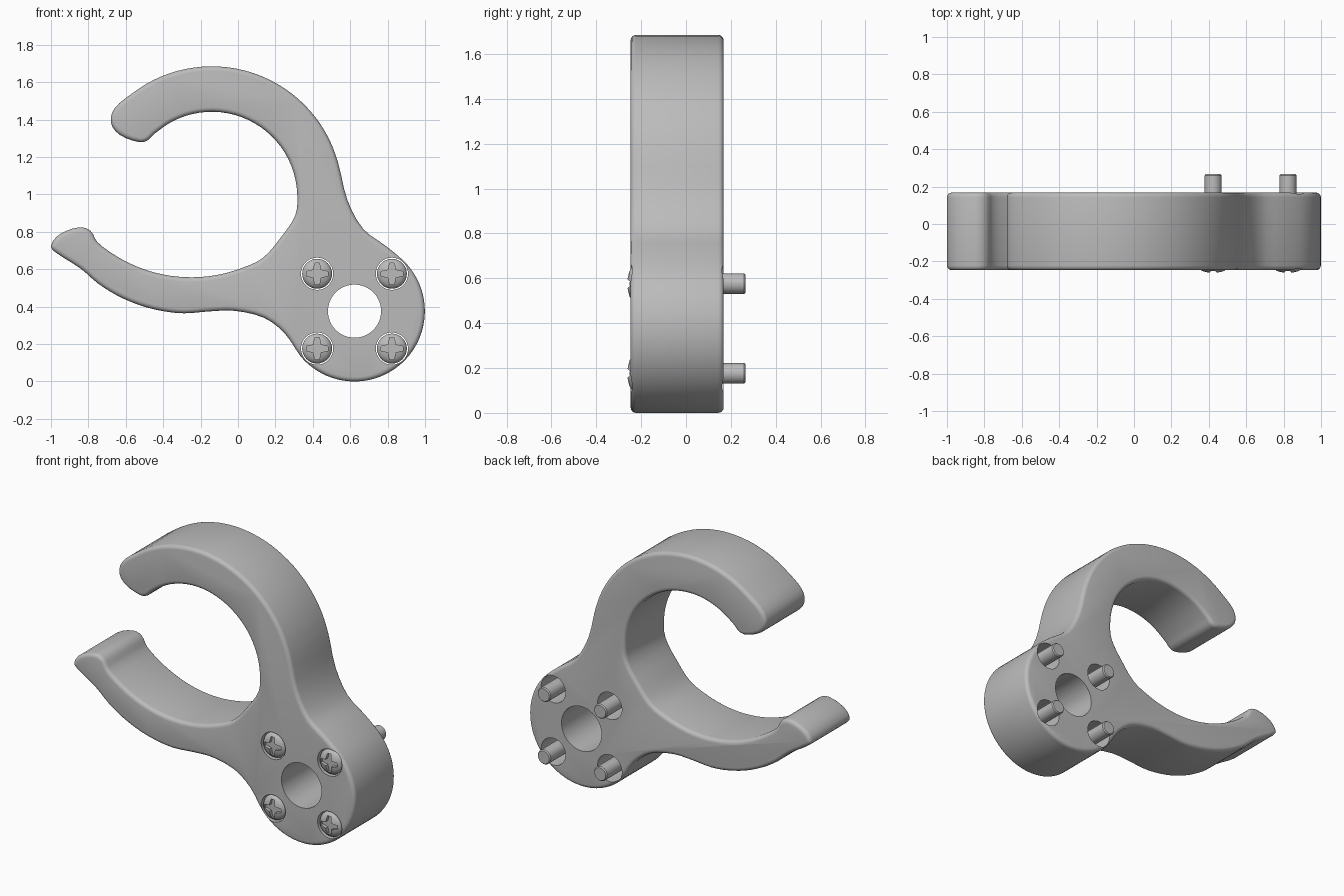
import bpy, bmesh, math
from mathutils import Vector, Matrix
from mathutils.geometry import interpolate_bezier

if "Cube" in bpy.data.objects:
    bpy.data.objects.remove(bpy.data.objects["Cube"])

grey = bpy.data.materials.new("plain grey")
grey.use_nodes = True
grey.diffuse_color = (0.5, 0.5, 0.5, 1)
grey.node_tree.nodes["Principled BSDF"].inputs["Base Color"].default_value = (0.5, 0.5, 0.5, 1)

FRONT, BACK = -0.247, 0.168
BOSS = (0.623, 0.376)


def new_object(name, bm):
    bmesh.ops.recalc_face_normals(bm, faces=bm.faces)
    mesh = bpy.data.meshes.new(name)
    bm.to_mesh(mesh)
    bm.free()
    mesh.materials.append(grey)
    obj = bpy.data.objects.new(name, mesh)
    bpy.context.collection.objects.link(obj)
    return obj


def arc(centre, r, start, end, n):
    angles = [math.radians(start + (end - start) * i / n) for i in range(n + 1)]
    return [(centre[0] + r * math.cos(a), centre[1] + r * math.sin(a)) for a in angles]


def smooth_loop(points, steps):
    """Closed smooth curve through the points."""
    pts = [Vector(p) for p in points]
    n = len(pts)
    tangent = [(pts[(i + 1) % n] - pts[i - 1]).normalized() for i in range(n)]
    out = []
    for i in range(n):
        a, b = pts[i], pts[(i + 1) % n]
        reach = (b - a).length / 3
        out += interpolate_bezier(a, a + tangent[i] * reach,
                                  b - tangent[(i + 1) % n] * reach, b, steps + 1)[:-1]
    return out


def slab(name, outline, y0, y1):
    bm = bmesh.new()
    face = bm.faces.new([bm.verts.new((p[0], y0, p[1])) for p in outline])
    made = bmesh.ops.extrude_face_region(bm, geom=[face])["geom"]
    bmesh.ops.translate(bm, vec=(0, y1 - y0, 0),
                        verts=[v for v in made if isinstance(v, bmesh.types.BMVert)])
    return new_object(name, bm)


def cut(obj, cutter):
    mod = obj.modifiers.new("cut", "BOOLEAN")
    mod.operation, mod.solver, mod.object = "DIFFERENCE", "EXACT", cutter
    cutter.hide_render = True


def finish(obj, cutter):
    """Apply the modifiers, drop the cutter and shade smooth."""
    graph = bpy.context.evaluated_depsgraph_get()
    obj.data = bpy.data.meshes.new_from_object(obj.evaluated_get(graph))
    obj.modifiers.clear()
    bpy.data.objects.remove(cutter)
    bpy.ops.object.select_all(action="DESELECT")
    obj.select_set(True)
    bpy.context.view_layer.objects.active = obj
    bpy.ops.object.shade_smooth_by_angle(angle=math.radians(35))


# Open hook: outer arm, neck, boss, lower arm, then back along the opening
ring = (-0.14, 0.985)
outline = arc(ring, 0.70, 128, 15, 10)
outline += [(0.585, 0.97), (0.67, 0.815), (0.79, 0.725)]
outline += arc(BOSS, 0.376, 45, -140, 14)
outline += [(0.25, 0.257), (0.14, 0.34), (-0.02, 0.378), (-0.15, 0.375)]
outline += arc((-0.26, 1.19), 0.826, 268, 225, 5)
outline += [(-0.975, 0.69), (-1.0, 0.725), (-0.955, 0.786), (-0.85, 0.824), (-0.79, 0.807)]
outline += arc((-0.25, 1.32), 0.763, 229, 300, 8)
outline += [(0.225, 0.765)]
outline += arc(ring, 0.457, -12, 132, 10)
outline += [(-0.485, 1.288), (-0.53, 1.28), (-0.634, 1.32), (-0.68, 1.385), (-0.66, 1.46)]
body = slab("hook_body", smooth_loop(outline, 3), FRONT, BACK)

# Rounded rims
bevel = body.modifiers.new("rim", "BEVEL")
bevel.width, bevel.segments = 0.036, 4
bevel.limit_method, bevel.angle_limit = "ANGLE", math.radians(60)

# Centre bore and four screw holes
spots = [(BOSS[0] + sx * 0.2, BOSS[1] + sz * 0.2) for sx in (-1, 1) for sz in (-1, 1)]
bm = bmesh.new()
for (x, z), r in [(BOSS, 0.142)] + [(s, 0.086) for s in spots]:
    place = Matrix.Translation((x, 0, z)) @ Matrix.Rotation(math.pi / 2, 4, "X")
    bmesh.ops.create_cone(bm, cap_ends=True, segments=48, radius1=r, radius2=r,
                          depth=1, matrix=place)
holes = new_object("hole_cutter", bm)
cut(body, holes)
finish(body, holes)

# Screw: domed head and shaft turned about the y axis
profile = [(0, -0.262), (0.03, -0.26), (0.055, -0.253), (0.072, -0.243), (0.08, -0.23),
           (0.08, -0.17), (0.046, -0.17), (0.046, 0.259), (0.04, 0.266), (0, 0.266)]
bm = bmesh.new()
verts = [bm.verts.new((r, y, 0)) for r, y in profile]
edges = [bm.edges.new(pair) for pair in zip(verts, verts[1:])]
bmesh.ops.spin(bm, geom=verts + edges, cent=(0, 0, 0), axis=(0, 1, 0),
               angle=math.tau, steps=32)
bmesh.ops.remove_doubles(bm, verts=bm.verts, dist=0.0005)
screw = new_object("screw_1", bm)

# Cross slot with tapered arms
cross = []
for k in range(4):
    turn = Matrix.Rotation(-k * math.pi / 2, 2)
    cross += [turn @ Vector(p) for p in ((-0.012, 0.058), (0.012, 0.058), (0.02, 0.02))]
slot = slab("slot_cutter", cross, -0.3, -0.236)
cut(screw, slot)
finish(screw, slot)

for i, (x, z) in enumerate(spots):
    part = screw
    if i:
        part = bpy.data.objects.new(f"screw_{i + 1}", screw.data)
        bpy.context.collection.objects.link(part)
    part.location = (x, 0, z)
